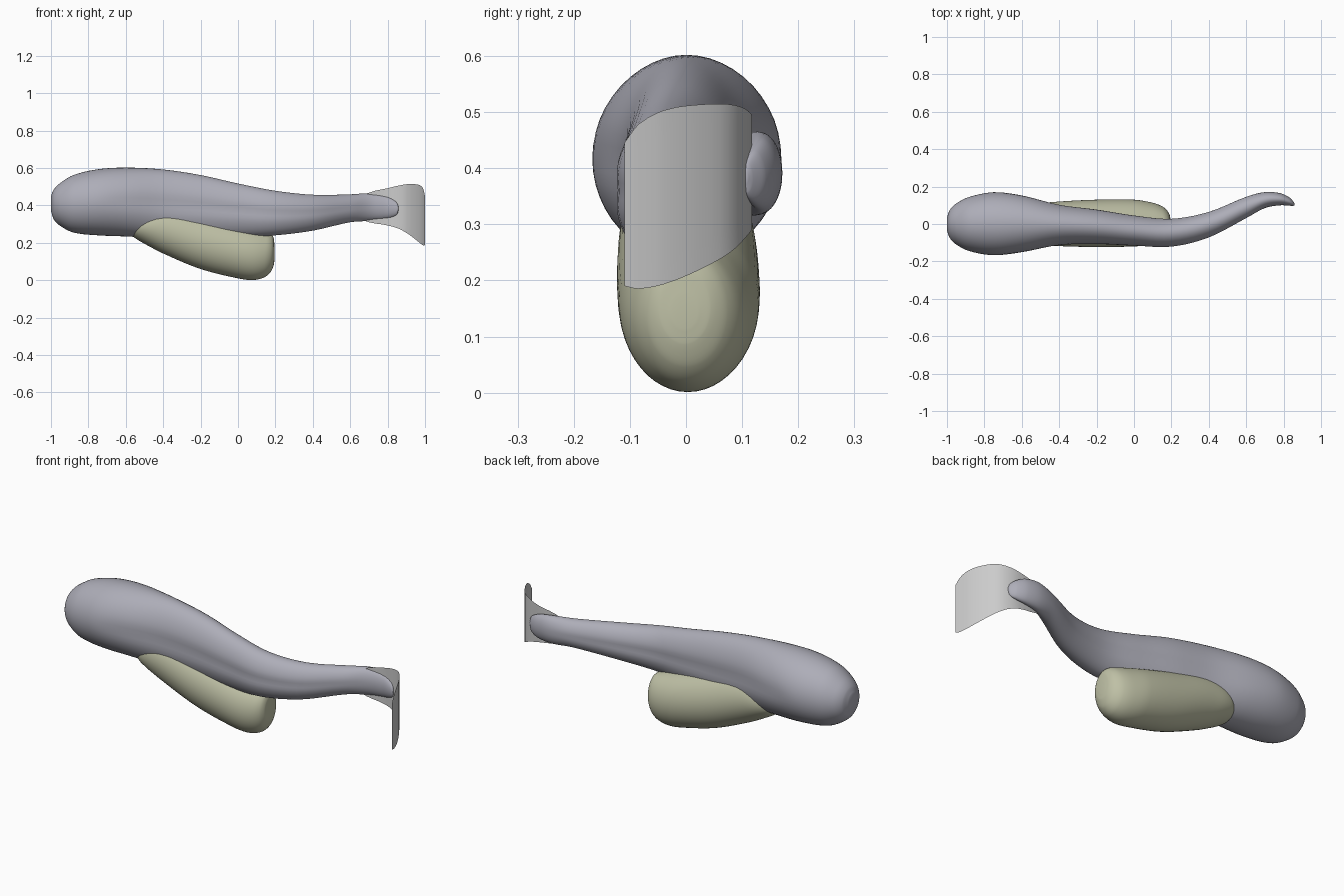
import bpy, bmesh, math


def smooth_rows(rows, steps):
    """Catmull-Rom interpolation through rows of numbers."""
    out = []
    for i in range(len(rows) - 1):
        a, b = rows[max(i - 1, 0)], rows[i]
        c, d = rows[i + 1], rows[min(i + 2, len(rows) - 1)]
        for s in range(steps):
            t = s / steps
            # non-uniform tangents, using the first column (x) as the parameter
            h = c[0] - b[0]
            row = []
            for k in range(len(b)):
                m0 = (c[k] - a[k]) / (c[0] - a[0]) * h
                m1 = (d[k] - b[k]) / (d[0] - b[0]) * h
                row.append((2*t**3 - 3*t**2 + 1) * b[k] + (t**3 - 2*t**2 + t) * m0
                           + (3*t**2 - 2*t**3) * c[k] + (t**3 - t**2) * m1)
            out.append(row)
    out.append(rows[-1])
    return out


def finish(name, bm, color=None):
    me = bpy.data.meshes.new(name)
    bmesh.ops.recalc_face_normals(bm, faces=bm.faces[:])
    for f in bm.faces:
        f.smooth = True
    bm.to_mesh(me)
    bm.free()
    ob = bpy.data.objects.new(name, me)
    bpy.context.collection.objects.link(ob)
    if color:
        mat = bpy.data.materials.new(name + "_colour")
        mat.diffuse_color = (*color, 1)
        me.materials.append(mat)
    return ob


def loft(name, rows, color, groove=0.0, sides=48, steps=5):
    """Skin of oval slices; each row is x, z top, z bottom, y left, y right."""
    bm = bmesh.new()
    rings = []
    for x, zt, zb, y0, y1 in smooth_rows(rows, steps):
        g = groove * max(0, 1 - (x / 0.75) ** 2)
        ring = []
        for i in range(sides):
            a = 2 * math.pi * i / sides
            # shallow groove along each flank
            r = 1 - g * math.exp(-(math.sin(a) / 0.22) ** 2)
            ring.append(bm.verts.new((x, (y0 + y1) / 2 + (y1 - y0) / 2 * r * math.cos(a),
                                      (zt + zb) / 2 + (zt - zb) / 2 * math.sin(a))))
        rings.append(ring)
    for r0, r1 in zip(rings, rings[1:]):
        for i in range(sides):
            j = (i + 1) % sides
            bm.faces.new((r0[i], r0[j], r1[j], r1[i]))
    bm.faces.new(rings[0])
    bm.faces.new(rings[-1])
    return finish(name, bm, color)


# Body: big round head tapering into a sideways-curving tail
loft("body", [
    (-1.0, 0.45, 0.37, -0.035, 0.035),
    (-0.985, 0.485, 0.325, -0.075, 0.075),
    (-0.95, 0.52, 0.29, -0.11, 0.11),
    (-0.88, 0.562, 0.255, -0.145, 0.145),
    (-0.75, 0.593, 0.24, -0.167, 0.17),
    (-0.6, 0.602, 0.234, -0.155, 0.157),
    (-0.4, 0.592, 0.225, -0.118, 0.108),
    (-0.2, 0.562, 0.225, -0.112, 0.082),
    (0.0, 0.517, 0.23, -0.12, 0.05),
    (0.2, 0.478, 0.24, -0.125, 0.032),
    (0.4, 0.457, 0.265, -0.075, 0.068),
    (0.6, 0.459, 0.31, 0.03, 0.147),
    (0.7, 0.465, 0.317, 0.085, 0.171),
    (0.78, 0.455, 0.325, 0.1, 0.165),
    (0.83, 0.432, 0.338, 0.098, 0.143),
    (0.852, 0.41, 0.355, 0.097, 0.12),
    (0.858, 0.392, 0.375, 0.1, 0.11),
], (0.42, 0.42, 0.48), groove=0.08)

# Yolk sac: slanted pouch hanging below the body
loft("yolk_sac", [
    (-0.575, 0.28, 0.25, -0.03, 0.03),
    (-0.55, 0.34, 0.225, -0.08, 0.08),
    (-0.5, 0.39, 0.195, -0.108, 0.108),
    (-0.4, 0.41, 0.143, -0.118, 0.12),
    (-0.2, 0.36, 0.06, -0.123, 0.13),
    (0.0, 0.305, 0.01, -0.12, 0.13),
    (0.08, 0.283, 0.001, -0.112, 0.118),
    (0.14, 0.265, 0.015, -0.095, 0.1),
    (0.175, 0.25, 0.045, -0.075, 0.075),
    (0.192, 0.22, 0.085, -0.05, 0.045),
    (0.196, 0.17, 0.115, -0.025, 0.02),
], (0.52, 0.53, 0.38))

# Tail fin: thin curved sheet; each row is x, y, z top, z bottom
bm = bmesh.new()
cols = []
for x, y, zt, zb in smooth_rows([
        (0.62, 0.095, 0.42, 0.34), (0.7, 0.112, 0.468, 0.31),
        (0.8, 0.118, 0.492, 0.293), (0.86, 0.105, 0.506, 0.275),
        (0.91, 0.075, 0.514, 0.247), (0.95, 0.02, 0.513, 0.217),
        (0.98, -0.04, 0.503, 0.193), (0.994, -0.085, 0.478, 0.185),
        (1.0, -0.11, 0.445, 0.19)], 3):
    cols.append([bm.verts.new((x, y, zb + (zt - zb) * k / 6)) for k in range(7)])
for c0, c1 in zip(cols, cols[1:]):
    for k in range(6):
        bm.faces.new((c0[k], c1[k], c1[k + 1], c0[k + 1]))
finish("tail_fin", bm)
